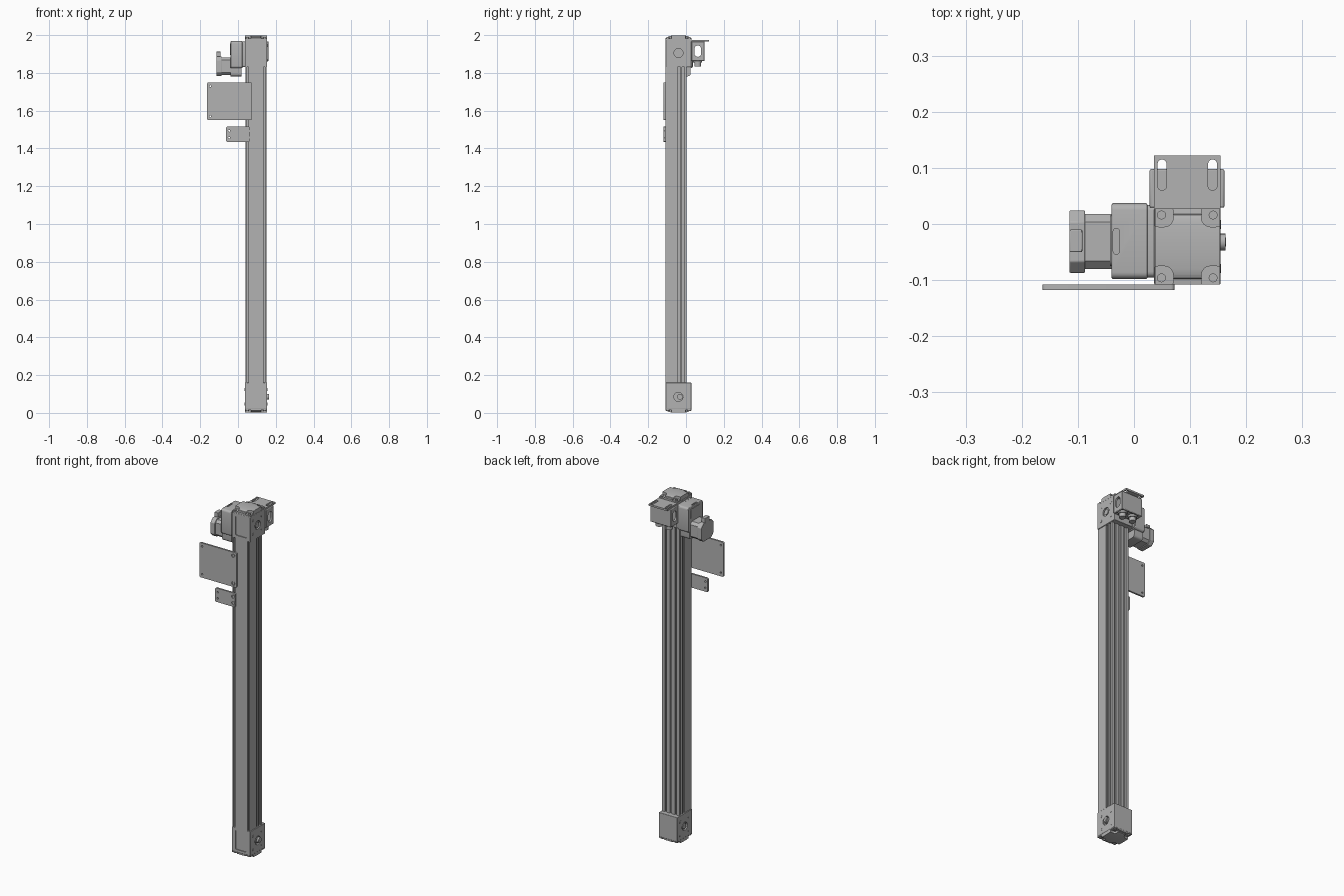
import bpy, bmesh, math
from mathutils import Matrix, Vector

old = bpy.data.objects.get("Cube")
if old:
    bpy.data.objects.remove(old, do_unlink=True)

grey = bpy.data.materials.new("machined grey")
grey.use_nodes = True
grey.diffuse_color = (0.45, 0.45, 0.45, 1)
grey.node_tree.nodes["Principled BSDF"].inputs["Base Color"].default_value = (0.45, 0.45, 0.45, 1)

CX, CY = 0.095, -0.04          # axis of the beam and its end blocks
FRONT, BACK = -0.108, 0.028


def finish(name, bm):
    bmesh.ops.recalc_face_normals(bm, faces=bm.faces)
    me = bpy.data.meshes.new(name)
    bm.to_mesh(me)
    bm.free()
    ob = bpy.data.objects.new(name, me)
    bpy.context.collection.objects.link(ob)
    me.materials.append(grey)
    return ob


def prism(name, pts, lo, hi, axis="z", bevel=0):
    """Extrude a profile; x uses (y, z), y uses (x, z), z uses (x, y)."""
    def place(p, d):
        return {"x": (d, p[0], p[1]), "y": (p[0], d, p[1]), "z": (p[0], p[1], d)}[axis]
    bm = bmesh.new()
    face = bm.faces.new([bm.verts.new(place(p, lo)) for p in pts])
    ext = bmesh.ops.extrude_face_region(bm, geom=[face])
    moved = [g for g in ext["geom"] if isinstance(g, bmesh.types.BMVert)]
    bmesh.ops.translate(bm, verts=moved, vec=Vector(place((0, 0), hi - lo)))
    ob = finish(name, bm)
    if bevel:
        mod = ob.modifiers.new("edge", "BEVEL")
        mod.width, mod.segments, mod.limit_method = bevel, 2, "ANGLE"
    return ob


def box(name, x, y, z, bevel=0):
    rect = [(x[0], y[0]), (x[1], y[0]), (x[1], y[1]), (x[0], y[1])]
    return prism(name, rect, z[0], z[1], "z", bevel)


def rounded(a, b, r, n=5):
    """Rounded rectangle with corners a and b."""
    pts = []
    for k, (sx, sy) in enumerate([(1, 1), (-1, 1), (-1, -1), (1, -1)]):
        cx = b[0] - r if sx > 0 else a[0] + r
        cy = b[1] - r if sy > 0 else a[1] + r
        for i in range(n):
            t = (k + i / (n - 1)) * math.pi / 2
            pts.append((cx + r * math.cos(t), cy + r * math.sin(t)))
    return pts


def disc(name, c, r, lo, hi, axis, n=20):
    pts = [(c[0] + r * math.cos(2 * math.pi * i / n), c[1] + r * math.sin(2 * math.pi * i / n)) for i in range(n)]
    return prism(name, pts, lo, hi, axis)


def cut(ob, *cutters):
    for c in cutters:
        c.name = "cutter_" + ob.name
        c.hide_render = True
        c.hide_viewport = True
        mod = ob.modifiers.new("cut", "BOOLEAN")
        mod.operation, mod.object, mod.solver = "DIFFERENCE", c, "EXACT"


# Slotted beam, half outline mirrored about its centre
half = [(0.04, FRONT), (0.04, -0.095), (0.048, -0.095), (0.048, FRONT), (0.055, FRONT),
        (0.055, -0.045), (0.046, -0.045), (0.046, -0.03), (0.055, -0.03), (0.055, -0.022),
        (0.046, -0.022), (0.046, -0.007), (0.055, -0.007), (0.055, 0.003),
        (0.038, 0.003), (0.038, -0.008), (0.026, -0.008), (0.026, 0.003),
        (0.006, 0.003), (0.006, -0.005)]
outline = [(CX + u, y) for u, y in half] + [(CX - u, y) for u, y in reversed(half)]
prism("beam", outline, 0.15, 1.84)

# End blocks with front pockets, domed caps, bearings and screws
for end, flat, inner, tip, axle in (("bottom", 0.02, 0.16, 0.001, 0.085),
                                    ("top", 1.975, 1.83, 1.999, 1.905)):
    lo, hi = sorted((flat, inner))
    block = box(end + "_block", (0.036, 0.154), (FRONT, BACK), (lo, hi), 0.002)
    mid = (lo + hi) / 2
    pocket = prism("pocket", rounded((0.06, mid - 0.055), (0.13, mid + 0.055), 0.006),
                   FRONT - 0.01, FRONT + 0.005, "y")
    cut(block, pocket)

    # Domed cap: curved side profile, notched at the four screw corners
    arc = [(FRONT, flat), (FRONT, flat + (tip - flat) * 0.45)]
    for i in range(13):
        t = math.pi * (1 - i / 12)
        arc.append((CY + 0.058 * math.cos(t), flat + (tip - flat) * (0.5 + 0.5 * math.sin(t) ** 0.7 if 0 < i < 12 else 0.5)))
    arc += [(BACK, flat + (tip - flat) * 0.45), (BACK, flat)]
    cap = prism(end + "_cap", arc, 0.037, 0.153, "x")
    z0, z1 = sorted((flat + (tip - flat) * 0.3, tip + (tip - flat)))
    for sx in (-1, 1):
        for sy in (-1, 1):
            x, y = CX + sx * 0.046, CY + sy * 0.056
            a, b = (x - 0.021, y - 0.021), (x + 0.021, y + 0.021)
            cut(cap, prism("notch", rounded(a, b, 0.016), z0, z1))
            s0, s1 = sorted((flat, flat + (tip - flat) * 0.55))
            disc(end + "_cap_screw", (x, y), 0.008, s0, s1, "z", 12)

    # Bearing recess on both sides with its ring and screws
    for sx in (-1, 1):
        face = CX + sx * 0.059
        lo_x, hi_x = sorted((face - sx * 0.008, face + sx * 0.01))
        cut(block, disc("recess", (CY, axle), 0.024, lo_x, hi_x, "x", 28))
        r0, r1 = sorted((face - sx * 0.01, face - sx * 0.002))
        disc(end + "_bearing", (CY, axle), 0.016, r0, r1, "x", 24)
        for k in range(4):
            t = math.pi / 4 + k * math.pi / 2
            p = (CY + 0.055 * math.cos(t), axle + 0.055 * math.sin(t))
            r0, r1 = sorted((face - sx * 0.005, face + sx * 0.001))
            disc(end + "_side_screw", p, 0.008, r0, r1, "x", 12)

# Shaft stub on the lower bearing
disc("shaft_stub", (CY + 0.008, 0.085), 0.015, 0.14, 0.163, "x", 16)
disc("shaft_tip", (CY + 0.008, 0.085), 0.008, 0.16, 0.164, "x", 6)

# Rear bracket: slotted top plate over a hollow housing with studs
plate = box("bracket_plate", (0.036, 0.154), (0.026, 0.122), (1.965, 1.975))
for x in (0.05, 0.14):
    cut(plate, prism("slot", rounded((x - 0.008, 0.06), (x + 0.008, 0.115), 0.0078), 1.95, 1.99))
housing = box("bracket_housing", (0.028, 0.161), (0.029, 0.098), (1.863, 1.966), 0.003)
cut(housing,
    prism("window", rounded((0.045, 1.885), (0.08, 1.945), 0.017), 0, 0.2, "x"),
    box("hollow", (0.038, 0.151), (0.038, 0.089), (1.85, 1.955)))
box("stud_plate", (0.036, 0.153), (0.036, 0.091), (1.868, 1.876))
for x in (0.062, 0.128):
    disc("stud", (x, 0.062), 0.018, 1.835, 1.87, "z", 24)
    disc("stud_collar", (x, 0.062), 0.024, 1.856, 1.87, "z", 24)

# Gearbox beside the top block
gearbox = prism("gearbox", rounded((-0.098, 1.825), (0.037, 1.968), 0.012), -0.04, 0.024, "x", 0.003)
cut(gearbox, prism("pad", rounded((-0.037, -0.054), (-0.026, -0.008), 0.005), 1.962, 1.98))
prism("gearbox_flange", rounded((-0.095, 1.83), (0.034, 1.965), 0.01), 0.024, 0.037, "x")
prism("gearbox_cover", rounded((-0.075, 1.895), (0.015, 1.955), 0.01), -0.043, -0.039, "x")

# Motor with end cap and cable connector
prism("motor_flange", rounded((-0.087, 1.782), (0.024, 1.888), 0.014), -0.04, 0.018, "x")
prism("motor_body", rounded((-0.08, 1.788), (0.018, 1.882), 0.014, 2), -0.09, -0.038, "x")
prism("motor_end_cap", rounded((-0.087, 1.783), (0.024, 1.887), 0.02, 2), -0.115, -0.087, "x", 0.002)
box("motor_connector", (-0.115, -0.092), (-0.05, -0.01), (1.88, 1.912), 0.002)

# Front mounting plates with holes and screws
for name, x0, x1, z0, z1, inset in (("large_plate", -0.163, 0.072, 1.55, 1.75, 0.02),
                                    ("small_plate", -0.063, 0.063, 1.435, 1.515, 0.022)):
    panel = prism(name, rounded((x0, z0), (x1, z1), 0.006), -0.118, -0.108, "y")
    for z in (z0 + inset, z1 - inset):
        cut(panel, disc("hole", (x0 + 0.016, z), 0.005, -0.13, -0.1, "y", 12))
        cut(panel, disc("counterbore", (0.053, z), 0.011, -0.13, -0.113, "y", 16))
        disc(name + "_screw", (0.053, z), 0.008, -0.117, -0.1, "y", 12)

# Keep hard edges crisp while softening curves
bpy.ops.object.select_all(action="DESELECT")
for ob in bpy.context.scene.objects:
    if ob.type == "MESH" and not ob.hide_render:
        ob.select_set(True)
        bpy.context.view_layer.objects.active = ob
bpy.ops.object.shade_smooth_by_angle(angle=math.radians(30))
